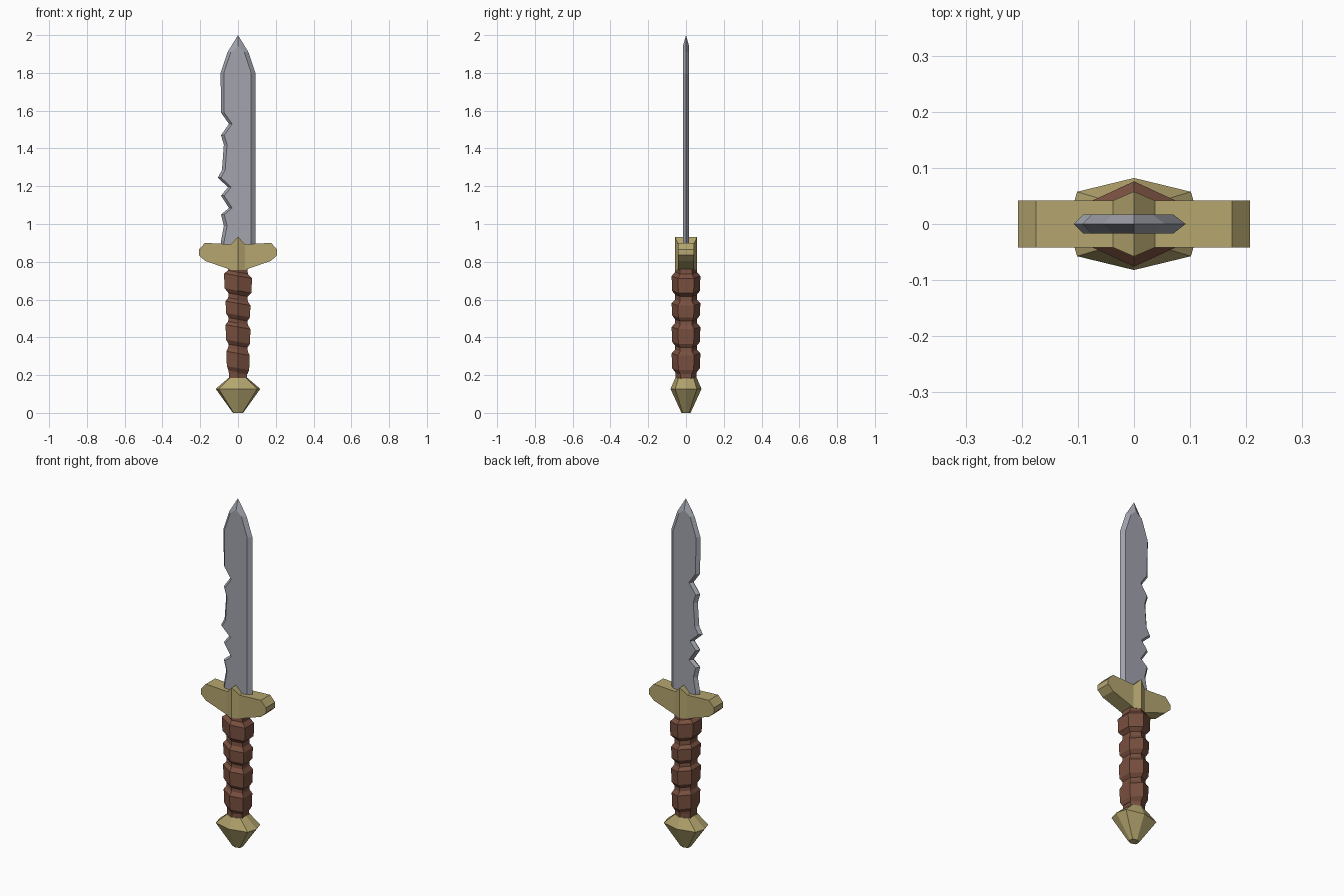
import bpy, bmesh

cube = bpy.data.objects.get("Cube")
if cube:
    bpy.data.objects.remove(cube, do_unlink=True)


def material(name, colour):
    m = bpy.data.materials.new(name)
    m.use_nodes = True
    m.diffuse_color = (*colour, 1)
    bsdf = m.node_tree.nodes["Principled BSDF"]
    bsdf.inputs["Base Color"].default_value = (*colour, 1)
    bsdf.inputs["Roughness"].default_value = 0.7
    return m


steel = material("steel grey", (0.36, 0.37, 0.42))
brass = material("dull brass", (0.46, 0.38, 0.16))
leather = material("brown leather", (0.19, 0.08, 0.05))


def loft(name, rings, mat):
    """Join rings of equal point count and cap both ends."""
    bm = bmesh.new()
    loops = [[bm.verts.new(p) for p in ring] for ring in rings]
    n = len(loops[0])
    for a, b in zip(loops, loops[1:]):
        for i in range(n):
            j = (i + 1) % n
            bm.faces.new((a[i], a[j], b[j], b[i]))
    bm.faces.new(loops[0])
    bm.faces.new(loops[-1])
    bmesh.ops.remove_doubles(bm, verts=bm.verts[:], dist=0.0005)
    bmesh.ops.recalc_face_normals(bm, faces=bm.faces[:])
    mesh = bpy.data.meshes.new(name)
    bm.to_mesh(mesh)
    bm.free()
    mesh.materials.append(mat)
    ob = bpy.data.objects.new(name, mesh)
    bpy.context.collection.objects.link(ob)
    return ob


# Blade: notched back edge, straight cutting edge, bevelled to a thin rim
notched = [(-.09, .86), (-.09, .91), (-.075, .99), (-.09, 1.05), (-.048, 1.085),
           (-.09, 1.15), (-.053, 1.195), (-.107, 1.245), (-.085, 1.285),
           (-.075, 1.42), (-.09, 1.47), (-.048, 1.53), (-.09, 1.59), (-.092, 1.8)]
tip = [(-.055, 1.91), (0, 2), (.055, 1.91)]
straight = [(.092, 1.8), (.092, .86)]
outline = notched + tip + straight


def flat_point(x, z):
    if x == 0:
        return 0, z - .06
    return (x + .017 if x < 0 else x - .022), z


def blade_ring(y):
    return [(px, y, pz) for px, pz in (flat_point(*p) for p in outline)]


loft("blade", [blade_ring(-.017), [(x, 0, z) for x, z in outline], blade_ring(.017)], steel)

# Guard: mirrored arms rising to a central ridge
half = [(.207, .865, .835, .042), (.175, .9, .805, .042),
        (.037, .893, .757, .042), (0, .932, .757, .058)]
stations = [(-x, t, b, d) for x, t, b, d in half] + half[-2::-1]
loft("guard", [[(x, -d, b), (x, d, b), (x, d, t), (x, -d, t)]
               for x, t, b, d in stations], brass)


# Grip: six-sided wrapped bulges, slanted across the handle
def grip_ring(z, rx, ry, slant=.18):
    section = [(0, 1), (1, .55), (1, -.55), (0, -1), (-1, -.55), (-1, .55)]
    return [(x * rx, y * ry, z - slant * x * rx) for x, y in section]


rings = [grip_ring(.15, .048, .055, 0), grip_ring(.205, .048, .055, 0)]
for low, high, width in [(.215, .335, .062), (.355, .475, .066),
                         (.495, .6, .066), (.625, .745, .074)]:
    rings += [grip_ring(low, .05, .057), grip_ring(low + .022, width - .003, .074),
              grip_ring(high - .02, width, .076), grip_ring(high, .052, .058)]
rings.append(grip_ring(.78, .05, .055, 0))
loft("grip", rings, leather)


# Pommel: eight-sided flattened gem
def pommel_ring(z, rx, ry):
    section = [(1, 0), (.86, .7), (0, 1), (-.86, .7),
               (-1, 0), (-.86, -.7), (0, -1), (.86, -.7)]
    return [(x * rx, y * ry, z) for x, y in section]


loft("pommel", [pommel_ring(0, .027, .024), pommel_ring(.127, .118, .082),
                pommel_ring(.185, .05, .057)], brass)
